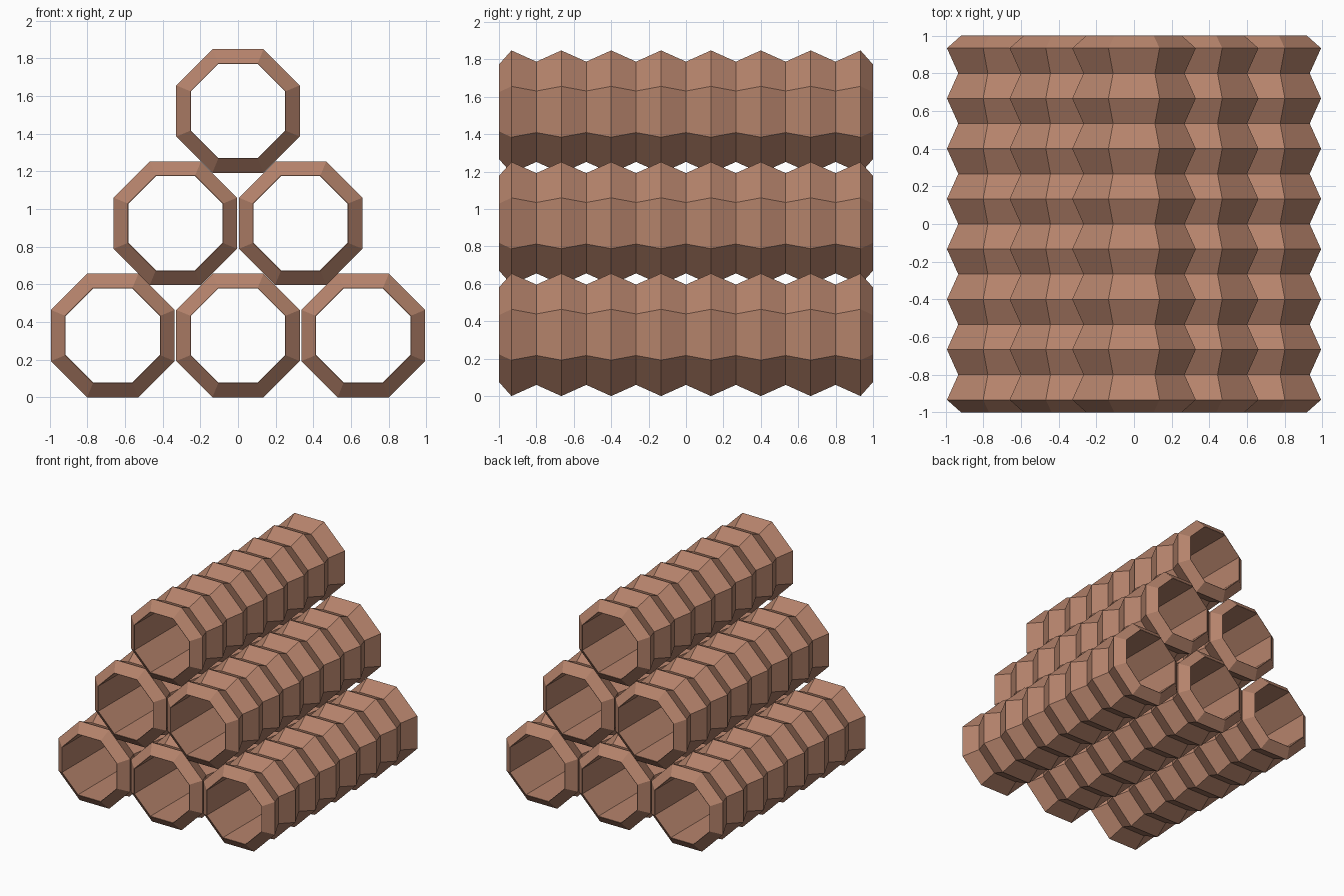
import bpy, bmesh, math

if "Cube" in bpy.data.objects:
    bpy.data.objects.remove(bpy.data.objects["Cube"])

PEAK, VALLEY, BORE = 0.328, 0.268, 0.25   # apothems of the octagonal rings
SPACING, RISE = 0.665, 0.596
RIBS = 8

clay = bpy.data.materials.new("clay")
clay.diffuse_color = (0.47, 0.23, 0.15, 1)
clay.use_nodes = True
clay.node_tree.nodes["Principled BSDF"].inputs["Base Color"].default_value = clay.diffuse_color

# Lengthwise profile (y, apothem): alternating peaks and valleys, pinched to the bore at both ends
pitch = 2 * 0.9333 / (2 * (RIBS - 1))
profile = [(-1.0, BORE + 0.003)]
for i in range(2 * RIBS - 1):
    profile.append((-0.9333 + i * pitch, VALLEY if i % 2 else PEAK))
profile.append((1.0, BORE + 0.003))
# Straight bore back through the middle
profile += [(1.0, BORE), (-1.0, BORE)]


def pipe_mesh():
    bm = bmesh.new()
    rings = []
    for y, a in profile:
        r = a / math.cos(math.pi / 8)
        rings.append([bm.verts.new((r * math.cos(math.pi / 8 + k * math.pi / 4), y,
                                    r * math.sin(math.pi / 8 + k * math.pi / 4)))
                      for k in range(8)])
    for i, ring in enumerate(rings):
        nxt = rings[(i + 1) % len(rings)]
        for k in range(8):
            j = (k + 1) % 8
            bm.faces.new((ring[k], ring[j], nxt[j], nxt[k]))
    bmesh.ops.recalc_face_normals(bm, faces=bm.faces)
    me = bpy.data.meshes.new("ribbed_pipe")
    bm.to_mesh(me)
    bm.free()
    me.materials.append(clay)
    return me


# Pyramid stack: three, two, one
mesh = pipe_mesh()
for row in range(3):
    count = 3 - row
    for c in range(count):
        pipe = bpy.data.objects.new(f"pipe_row{row + 1}_{c + 1}", mesh)
        pipe.location = ((c - (count - 1) / 2) * SPACING, 0, PEAK + row * RISE)
        bpy.context.collection.objects.link(pipe)
